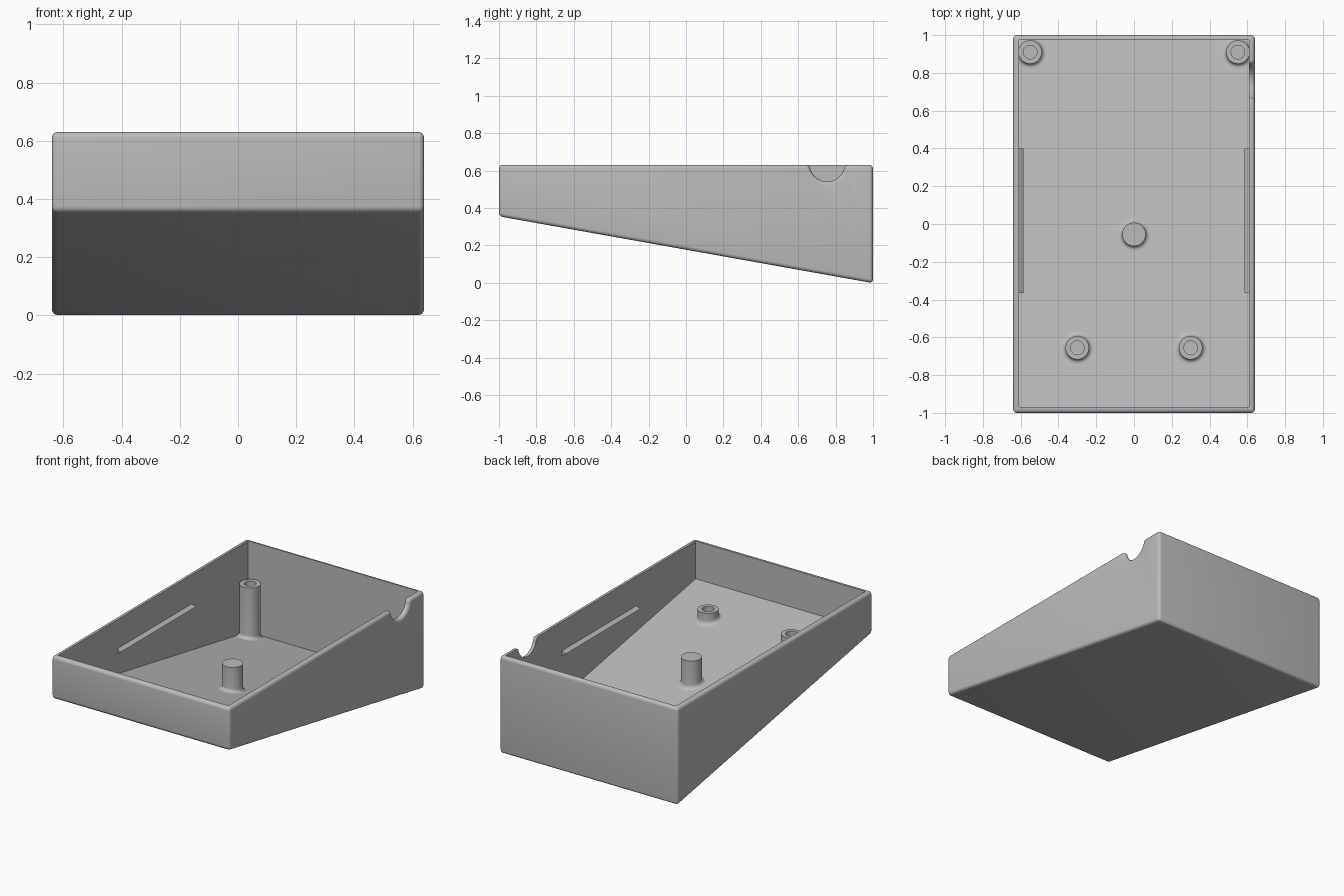
import bpy, bmesh, math
from mathutils import Matrix

old = bpy.data.objects.get("Cube")
if old:
    bpy.data.objects.remove(old, do_unlink=True)

HALF_X, TOP, FRONT_Z, BACK_Z = 0.64, 0.63, 0.355, -0.002
WALL, FLOOR_T, POST_TOP = 0.03, 0.036, 0.393

grey = bpy.data.materials.new("plain grey")
grey.use_nodes = True
colour = (0.5, 0.5, 0.5, 1)
grey.diffuse_color = colour
grey.node_tree.nodes["Principled BSDF"].inputs["Base Color"].default_value = colour


def under(y):
    """Height of the sloping underside at depth y."""
    return FRONT_Z + (BACK_Z - FRONT_Z) * (y + 1) / 2


def floor(y):
    return under(y) + FLOOR_T


def finish(name, bm):
    bmesh.ops.recalc_face_normals(bm, faces=bm.faces)
    mesh = bpy.data.meshes.new(name)
    bm.to_mesh(mesh)
    bm.free()
    mesh.materials.append(grey)
    ob = bpy.data.objects.new(name, mesh)
    bpy.context.collection.objects.link(ob)
    return ob


def activate(ob):
    bpy.ops.object.select_all(action="DESELECT")
    ob.select_set(True)
    bpy.context.view_layer.objects.active = ob


def smooth(ob):
    activate(ob)
    bpy.ops.object.shade_smooth_by_angle(angle=math.radians(35))


def bridge(bm, rings):
    """Skin a list of equal vertex rings and cap both ends."""
    for a, b in zip(rings, rings[1:]):
        for i in range(len(a)):
            j = (i + 1) % len(a)
            bm.faces.new((a[i], a[j], b[j], b[i]))
    bm.faces.new(rings[0])
    bm.faces.new(rings[-1])


def side_prism(name, profile, x0, x1):
    """Extrude a (y, z) profile across x."""
    bm = bmesh.new()
    bridge(bm, [[bm.verts.new((x, y, z)) for y, z in profile] for x in (x0, x1)])
    return finish(name, bm)


def cut(ob, cutter):
    cutter.hide_render = True
    mod = ob.modifiers.new("cut", "BOOLEAN")
    mod.operation, mod.solver, mod.object = "DIFFERENCE", "EXACT", cutter
    activate(ob)
    bpy.ops.object.modifier_apply(modifier=mod.name)
    bpy.data.objects.remove(cutter, do_unlink=True)


# Wedge-shaped tray body
shell = side_prism("tray_shell", [(-1, under(-1)), (1, under(1)), (1, TOP), (-1, TOP)],
                   -HALF_X, HALF_X)

# Cable notch in one side wall, made before rounding so its rim is rounded too
bm = bmesh.new()
bmesh.ops.create_cone(bm, cap_ends=True, segments=20, radius1=0.094, radius2=0.094, depth=0.4,
                      matrix=Matrix.Translation((0.7, 0.755, TOP + 0.004))
                      @ Matrix.Rotation(math.pi / 2, 4, "Y"))
cut(shell, finish("notch_cutter", bm))

# Rounded outer edges
bev = shell.modifiers.new("round", "BEVEL")
bev.width, bev.segments, bev.limit_method = 0.02, 5, "ANGLE"
bev.angle_limit = math.radians(40)
bev.use_clamp_overlap = False
activate(shell)
bpy.ops.object.modifier_apply(modifier=bev.name)

# Open cavity with a floor parallel to the underside
front, back = -1 + WALL, 1 - 0.025
cut(shell, side_prism("cavity_cutter", [(front, floor(front)), (back, floor(back)),
                                        (back, 1), (front, 1)],
                      -HALF_X + WALL, HALF_X - WALL))
smooth(shell)


def post(name, x, y, hole):
    """Upright post with a flared foot that follows the floor."""
    r, flare, n, steps = 0.062, 0.025, 40, 6
    bm = bmesh.new()

    def ring(radius, height, on_floor=False):
        verts = []
        for i in range(n):
            a = 2 * math.pi * i / n
            px, py = x + radius * math.cos(a), y + radius * math.sin(a)
            px = max(-0.62, min(0.62, px))
            py = min(0.985, py)
            verts.append(bm.verts.new((px, py, floor(py) + height if on_floor else height)))
        return verts

    rings = [ring(r + flare, -0.008, True)]
    for k in range(steps + 1):
        a = math.pi / 2 * k / steps
        rings.append(ring(r + flare * (1 - math.sin(a)), flare * (1 - math.cos(a)), True))
    rings.append(ring(r, POST_TOP))
    if hole:
        rings += [ring(0.036, POST_TOP), ring(0.036, POST_TOP - 0.06)]
    bridge(bm, rings)
    smooth(finish(name, bm))


# Screw posts, mirrored, and the solid middle support
for side, s in (("left", 1), ("right", -1)):
    post("back_post_" + side, s * 0.55, 0.91, True)
    post("front_post_" + side, s * 0.3, -0.655, True)

    # Snap rib along the inside of the side wall
    bm = bmesh.new()
    section = [(0.62, 0.447), (0.61, 0.442), (0.585, 0.427), (0.61, 0.408), (0.62, 0.408)]
    bridge(bm, [[bm.verts.new((s * x, y, z)) for x, z in section] for y in (-0.365, 0.4)])
    finish("snap_rib_" + side, bm)

post("middle_support", 0, -0.055, False)
